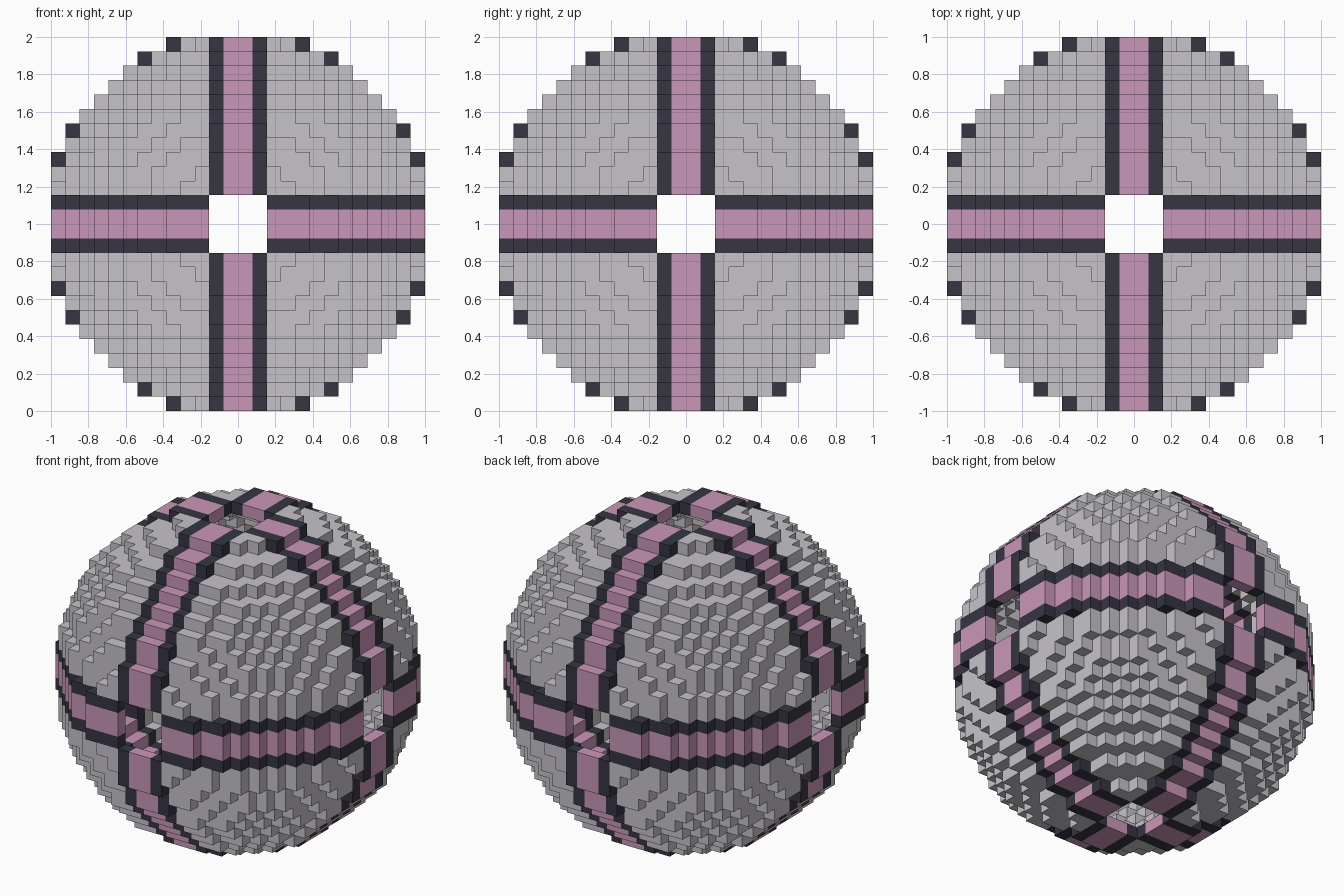
import bpy, bmesh
from mathutils import Vector

if "Cube" in bpy.data.objects:
    bpy.data.objects.remove(bpy.data.objects["Cube"])

N = 13                     # blocks from centre to edge
S = 1 / N                  # block size
OUTER, INNER = 179.5, 153.8  # squared radii of the hollow shell, in blocks
HOLE = 2                   # half width of the square openings

# part name: (material name, linear colour)
PARTS = {
    "stripe": ("dusty pink", (0.59, 0.31, 0.48, 1)),
    "trim": ("dark slate", (0.037, 0.036, 0.054, 1)),
    "shell": ("light grey", (0.57, 0.55, 0.59, 1)),
}


def filled(c):
    """Block centre lies in the shell and outside the axis openings."""
    near_axis = sorted(abs(v) for v in c)[1] < HOLE
    return INNER < sum(v * v for v in c) <= OUTER and not near_axis


def part_of(c):
    """Stripes follow the three central planes, edged by trim."""
    m = min(abs(v) for v in c)
    return "stripe" if m < 1 else "trim" if m < 2 else "shell"


def add_face(bm, c, axis, sign):
    """One exposed square of a block."""
    a, b = (axis + 1) % 3, (axis + 2) % 3
    corners = []
    for u, v in ((-1, -1), (1, -1), (1, 1), (-1, 1)):
        p = Vector(c)
        p[axis] += sign / 2
        p[a] += u * sign / 2
        p[b] += v / 2
        corners.append(bm.verts.new(p * S + Vector((0, 0, 1))))
    bm.faces.new(corners)


meshes = {name: bmesh.new() for name in PARTS}
steps = [i + 0.5 for i in range(-N, N)]

# Hollow block sphere: only faces next to empty space are made
for x in steps:
    for y in steps:
        for z in steps:
            c = (x, y, z)
            if not filled(c):
                continue
            for axis in range(3):
                for sign in (-1, 1):
                    n = list(c)
                    n[axis] += sign
                    if not filled(n):
                        add_face(meshes[part_of(c)], c, axis, sign)

# One object per coloured part
for name, bm in meshes.items():
    bmesh.ops.remove_doubles(bm, verts=bm.verts, dist=S / 100)
    me = bpy.data.meshes.new(name)
    bm.to_mesh(me)
    bm.free()
    mat = bpy.data.materials.new(PARTS[name][0])
    mat.diffuse_color = PARTS[name][1]
    mat.use_nodes = True
    mat.node_tree.nodes["Principled BSDF"].inputs["Base Color"].default_value = mat.diffuse_color
    me.materials.append(mat)
    bpy.context.collection.objects.link(bpy.data.objects.new(name, me))
